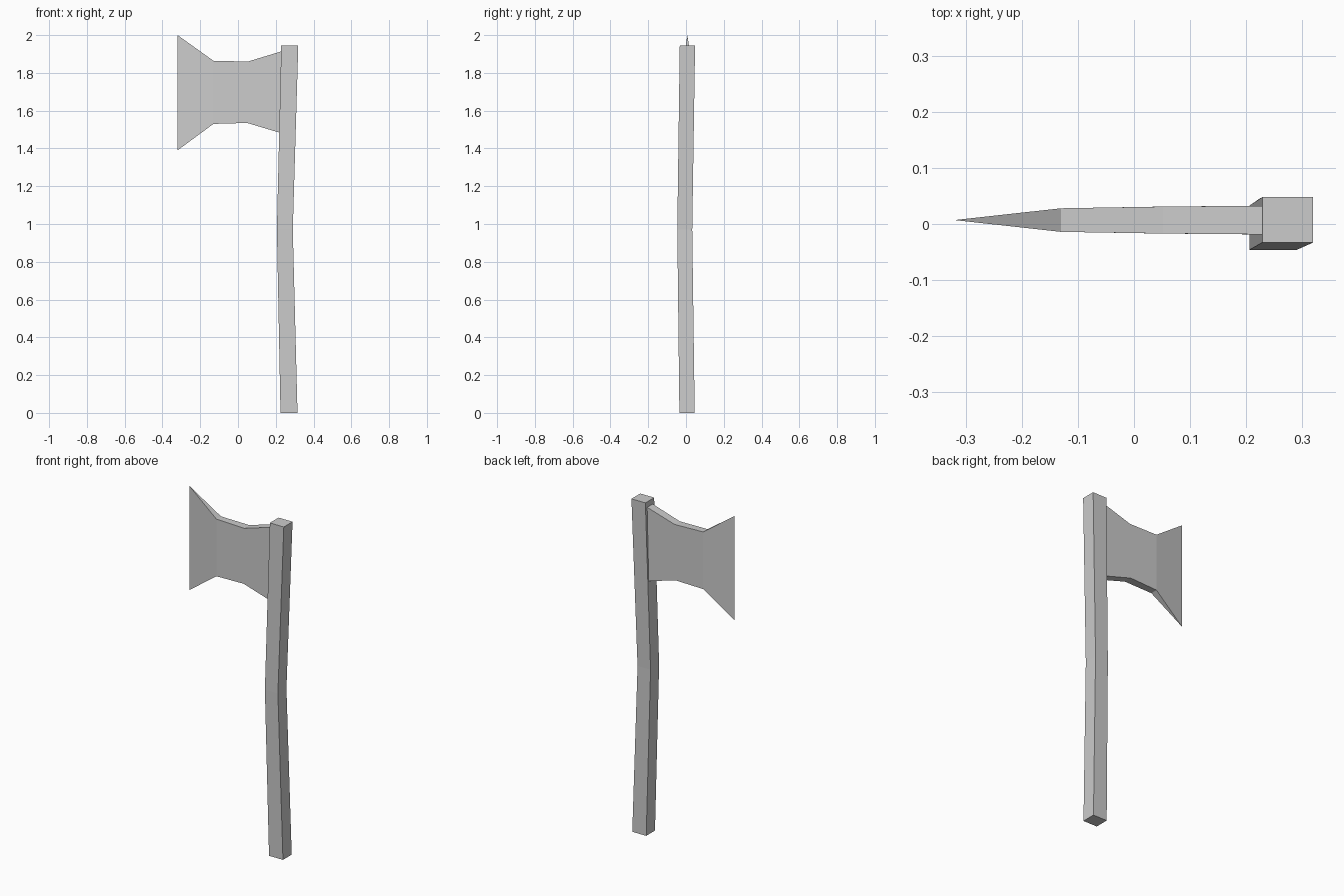
import bpy
import bmesh

if "Cube" in bpy.data.objects:
    bpy.data.objects.remove(bpy.data.objects["Cube"])


def loft(name, rings):
    """Skin a list of four-point rings and cap both ends."""
    bm = bmesh.new()
    loops = [[bm.verts.new(p) for p in ring] for ring in rings]
    for a, b in zip(loops, loops[1:]):
        for i in range(4):
            j = (i + 1) % 4
            bm.faces.new((a[i], a[j], b[j], b[i]))
    bm.faces.new(loops[0])
    bm.faces.new(loops[-1])
    # The blade edge collapses to a sharp line
    bmesh.ops.remove_doubles(bm, verts=bm.verts, dist=1e-5)
    bmesh.ops.recalc_face_normals(bm, faces=bm.faces)
    mesh = bpy.data.meshes.new(name)
    bm.to_mesh(mesh)
    bm.free()
    obj = bpy.data.objects.new(name, mesh)
    bpy.context.collection.objects.link(obj)
    return obj


# Handle: square bar with a slight bend at mid height (z, x0, x1, y0, y1)
handle = [
    (0.0, 0.225, 0.315, -0.035, 0.046),
    (0.97, 0.206, 0.290, -0.046, 0.033),
    (1.945, 0.229, 0.319, -0.033, 0.048),
]
loft("handle", [[(x0, y0, z), (x1, y0, z), (x1, y1, z), (x0, y1, z)]
                for z, x0, x1, y0, y1 in handle])

# Blade: flared wedge from handle to edge (x low, x high, z low, z high, half thickness)
blade = [
    (0.219, 0.230, 1.484, 1.914, 0.0255),
    (0.048, 0.052, 1.535, 1.860, 0.024),
    (-0.13, -0.13, 1.530, 1.864, 0.021),
    (-0.32, -0.32, 1.390, 2.0, 0.0),
]
loft("axe_blade", [[(xl, 0.007 - t, zl), (xl, 0.007 + t, zl),
                    (xh, 0.007 + t, zh), (xh, 0.007 - t, zh)]
                   for xl, xh, zl, zh, t in blade])
